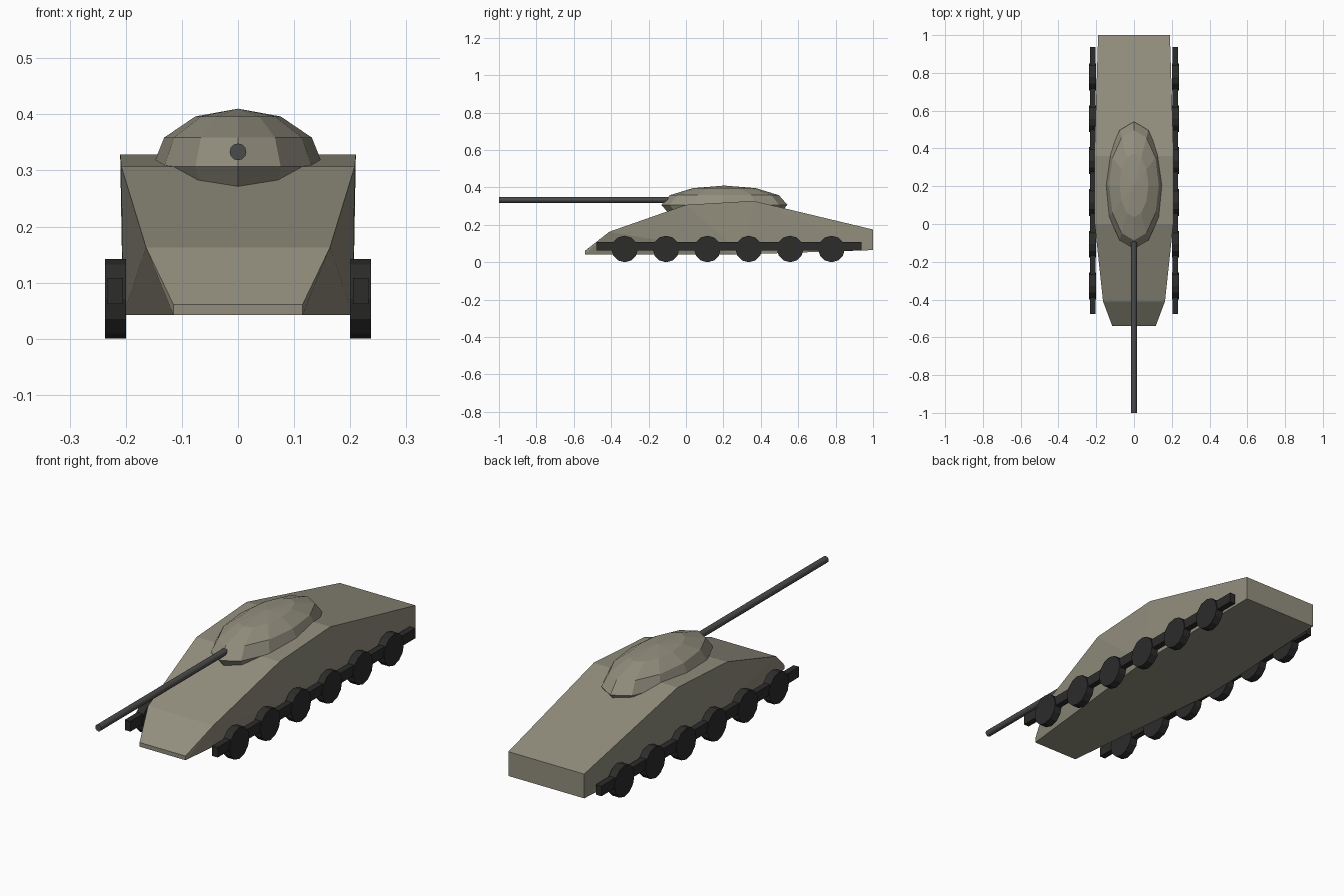
import bpy, bmesh
from math import pi
from mathutils import Matrix

if "Cube" in bpy.data.objects:
    bpy.data.objects.remove(bpy.data.objects["Cube"])


def material(name, rgb):
    m = bpy.data.materials.new(name)
    m.diffuse_color = (*rgb, 1)
    m.use_nodes = True
    m.node_tree.nodes["Principled BSDF"].inputs["Base Color"].default_value = m.diffuse_color
    return m


OLIVE = material("olive_paint", (0.29, 0.275, 0.21))
RUBBER = material("dark_rubber", (0.025, 0.025, 0.024))
STEEL = material("gun_steel", (0.07, 0.07, 0.068))


def make(name, bm, mat):
    bmesh.ops.recalc_face_normals(bm, faces=bm.faces[:])
    mesh = bpy.data.meshes.new(name)
    bm.to_mesh(mesh)
    bm.free()
    mesh.materials.append(mat)
    ob = bpy.data.objects.new(name, mesh)
    bpy.context.collection.objects.link(ob)
    return ob


def cylinder(name, loc, radius, length, sides, rot, mat):
    bm = bmesh.new()
    bmesh.ops.create_cone(bm, cap_ends=True, segments=sides, radius1=radius,
                          radius2=radius, depth=length,
                          matrix=Matrix.Translation(loc) @ rot)
    return make(name, bm, mat)


# Hull: convex shell around a mirrored edge line (half width, y, z)
edge = [(0.115, -0.54, 0.042), (0.115, -0.54, 0.061), (0.115, -0.525, 0.073),
        (0.164, -0.41, 0.163), (0.208, 0.0, 0.307), (0.21, 0.36, 0.328),
        (0.19, 1.0, 0.175), (0.19, 1.0, 0.065), (0.205, 0.3, 0.042)]
bm = bmesh.new()
for x, y, z in edge:
    for s in (-1, 1):
        bm.verts.new((s * x, y, z))
bmesh.ops.convex_hull(bm, input=bm.verts[:])
bmesh.ops.dissolve_limit(bm, angle_limit=0.01, verts=bm.verts[:], edges=bm.edges[:])
make("hull", bm, OLIVE)

# Turret: low-poly flattened sphere sunk into the deck
bm = bmesh.new()
bmesh.ops.create_uvsphere(bm, u_segments=12, v_segments=6, radius=1,
                          matrix=Matrix.Translation((0, 0.205, 0.307))
                          @ Matrix.Diagonal((0.152, 0.337, 0.103, 1)))
make("turret", bm, OLIVE)

# Gun barrel
cylinder("gun_barrel", (0, -0.475, 0.333), 0.015, 1.05, 12,
         Matrix.Rotation(pi / 2, 4, 'X'), STEEL)

# Running gear on both sides: six wheels and a straight track bar
for side, s in (("left", -1), ("right", 1)):
    for i in range(6):
        cylinder(f"{side}_wheel_{i + 1}", (s * 0.2185, -0.328 + i * 0.2212, 0.071),
                 0.071, 0.037, 12, Matrix.Rotation(pi / 2, 4, 'Y'), RUBBER)
    bm = bmesh.new()
    bmesh.ops.create_cube(bm, size=1, matrix=Matrix.Translation((s * 0.219, 0.23, 0.085))
                          @ Matrix.Diagonal((0.028, 1.415, 0.046, 1)))
    make(f"{side}_track", bm, RUBBER)
